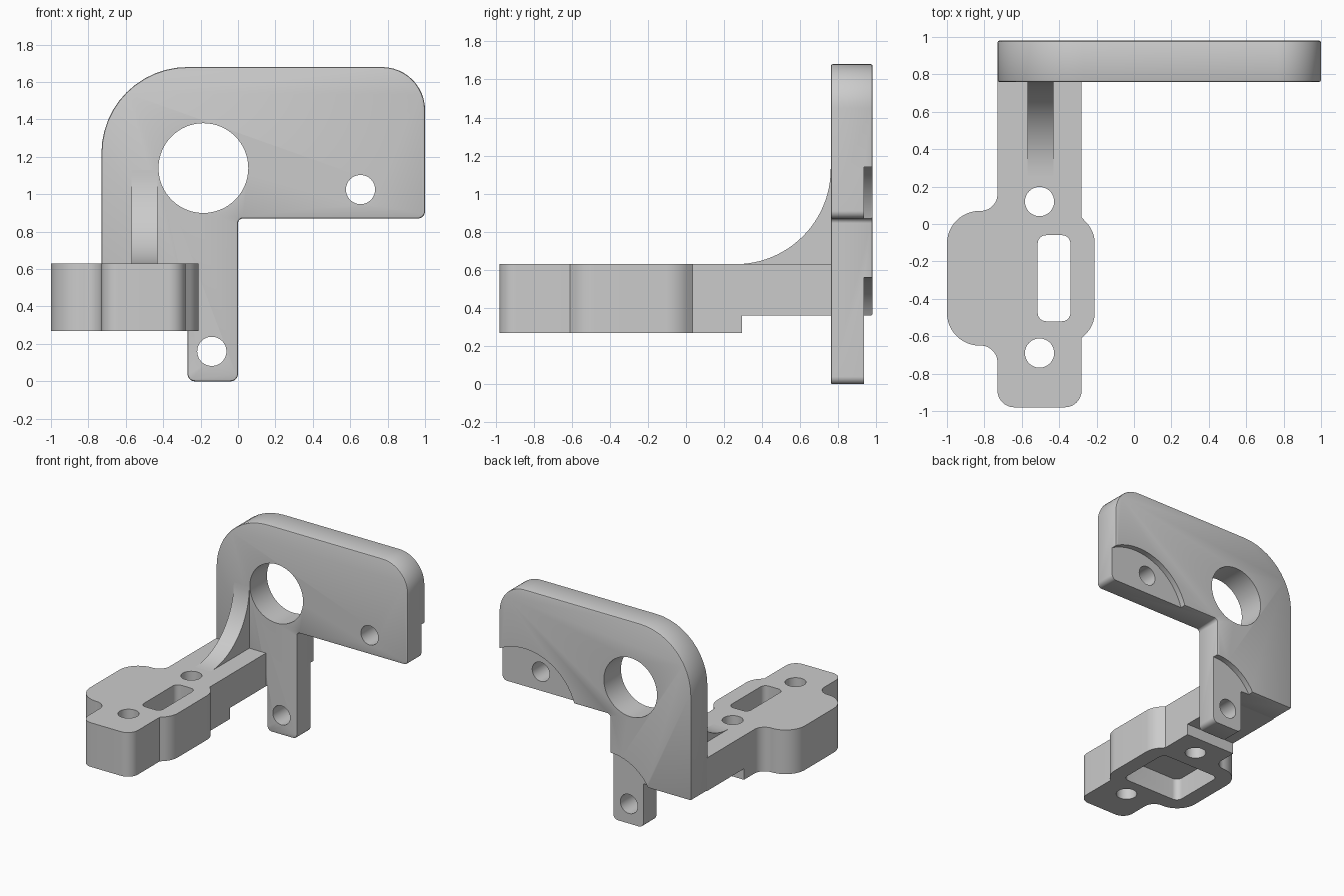
import bpy, bmesh, math
from mathutils import Vector

cube = bpy.data.objects.get("Cube")
if cube:
    bpy.data.objects.remove(cube, do_unlink=True)

grey = bpy.data.materials.new("plain grey")
grey.use_nodes = True
colour = (0.6, 0.6, 0.6, 1)
grey.diffuse_color = colour
grey.node_tree.nodes["Principled BSDF"].inputs["Base Color"].default_value = colour


def rounded(corners, steps=12):
    """Outline from (u, v, radius) corners, each replaced by a tangent arc."""
    out = []
    for i, (u, v, r) in enumerate(corners):
        p = Vector((u, v))
        if r == 0:
            out.append(p)
            continue
        a = (Vector(corners[i - 1][:2]) - p).normalized()
        b = (Vector(corners[(i + 1) % len(corners)][:2]) - p).normalized()
        half = a.angle(b) / 2
        centre = p + (a + b).normalized() * r / math.sin(half)
        start = (p + a * r / math.tan(half) - centre).normalized()
        end = (p + b * r / math.tan(half) - centre).normalized()
        out += [centre + start.slerp(end, k / steps).normalized() * r for k in range(steps + 1)]
    return out


def circle(u, v, r, n=64):
    return [Vector((u + r * math.cos(k * math.tau / n), v + r * math.sin(k * math.tau / n)))
            for k in range(n)]


def box(u0, u1, v0, v1, r=0):
    return rounded([(u0, v0, r), (u1, v0, r), (u1, v1, r), (u0, v1, r)], 8)


def extrude(name, outline, axis, low, high):
    """Solid made by pushing an outline along one axis."""
    place = {"x": lambda p, d: (d, p.x, p.y),
             "y": lambda p, d: (p.x, d, p.y),
             "z": lambda p, d: (p.x, p.y, d)}[axis]
    bm = bmesh.new()
    face = bm.faces.new([bm.verts.new(place(p, low)) for p in outline])
    new = bmesh.ops.extrude_face_region(bm, geom=[face])["geom"]
    shift = Vector(place(Vector((0, 0)), high - low))
    bmesh.ops.translate(bm, vec=shift, verts=[g for g in new if isinstance(g, bmesh.types.BMVert)])
    # The starting face may be dropped by the extrusion, so close any open rim
    bmesh.ops.holes_fill(bm, edges=[e for e in bm.edges if e.is_boundary])
    bmesh.ops.recalc_face_normals(bm, faces=bm.faces)
    mesh = bpy.data.meshes.new(name)
    bm.to_mesh(mesh)
    bm.free()
    mesh.materials.append(grey)
    obj = bpy.data.objects.new(name, mesh)
    bpy.context.collection.objects.link(obj)
    return obj


def activate(obj):
    bpy.ops.object.select_all(action="DESELECT")
    obj.select_set(True)
    bpy.context.view_layer.objects.active = obj


def cut(obj, outline, axis, low, high):
    """Remove an extruded outline from a part."""
    cutter = extrude("cutter", outline, axis, low, high)
    cutter.hide_render = True
    activate(obj)
    mod = obj.modifiers.new("cut", "BOOLEAN")
    mod.operation = "DIFFERENCE"
    mod.solver = "EXACT"
    mod.object = cutter
    bpy.ops.object.modifier_apply(modifier=mod.name)
    bpy.data.objects.remove(cutter, do_unlink=True)


def smooth(obj):
    activate(obj)
    bpy.ops.object.shade_smooth_by_angle(angle=math.radians(30))


# Upright plate with its hanging tab
plate = extrude("upright_plate", rounded([
    (-0.73, 0.36, 0), (-0.27, 0.36, 0), (-0.27, 0, 0.04), (0, 0, 0.04),
    (0, 0.87, 0.025), (1, 0.87, 0.04), (1, 1.68, 0.23), (-0.73, 1.68, 0.46)]),
    "y", 0.76, 0.98)
activate(plate)
bevel = plate.modifiers.new("soft_edges", "BEVEL")
bevel.width = 0.01
bevel.segments = 2
bevel.limit_method = "ANGLE"
bpy.ops.object.modifier_apply(modifier=bevel.name)

# Round recesses in the back, then the through holes
for u, v, r in ((0.77, 0.73, 0.47), (0, 0.16, 0.4)):
    cut(plate, circle(u, v, r, 96), "y", 0.935, 1.1)
for u, v, r in ((-0.185, 1.14, 0.24), (0.655, 1.025, 0.078), (-0.14, 0.16, 0.078)):
    cut(plate, circle(u, v, r), "y", 0.6, 1.1)
smooth(plate)

# Forward arm with side lobes
arm = extrude("forward_arm", rounded([
    (-0.73, -0.98, 0.09), (-0.28, -0.98, 0.09), (-0.28, -0.61, 0),
    (-0.21, -0.54, 0.16), (-0.21, -0.04, 0.16), (-0.28, 0.035, 0),
    (-0.28, 0.77, 0), (-0.73, 0.77, 0), (-0.73, 0.07, 0.09),
    (-1, 0.07, 0.175), (-1, -0.65, 0.175), (-0.73, -0.65, 0.09)]),
    "z", 0.27, 0.63)
cut(arm, box(-0.9, -0.1, 0.295, 0.9), "z", 0.1, 0.36)
for v in (0.12, -0.69):
    cut(arm, circle(-0.505, v, 0.078), "z", 0.1, 0.8)
# Slot through the arm and wider pocket below it
cut(arm, box(-0.515, -0.34, -0.52, -0.06, 0.045), "z", 0.1, 0.8)
cut(arm, box(-0.87, -0.335, -0.525, -0.055, 0.05), "z", 0.1, 0.45)
smooth(arm)

# Curved rib between arm and plate
sweep = [Vector((0.26 + 0.5 * math.sin(a), 1.13 - 0.5 * math.cos(a)))
         for a in (k * math.pi / 48 for k in range(25))]
rib = extrude("curved_rib", sweep + [Vector((0.77, 1.13)), Vector((0.77, 0.61)),
                                     Vector((0.26, 0.61))], "x", -0.57, -0.43)
smooth(rib)
